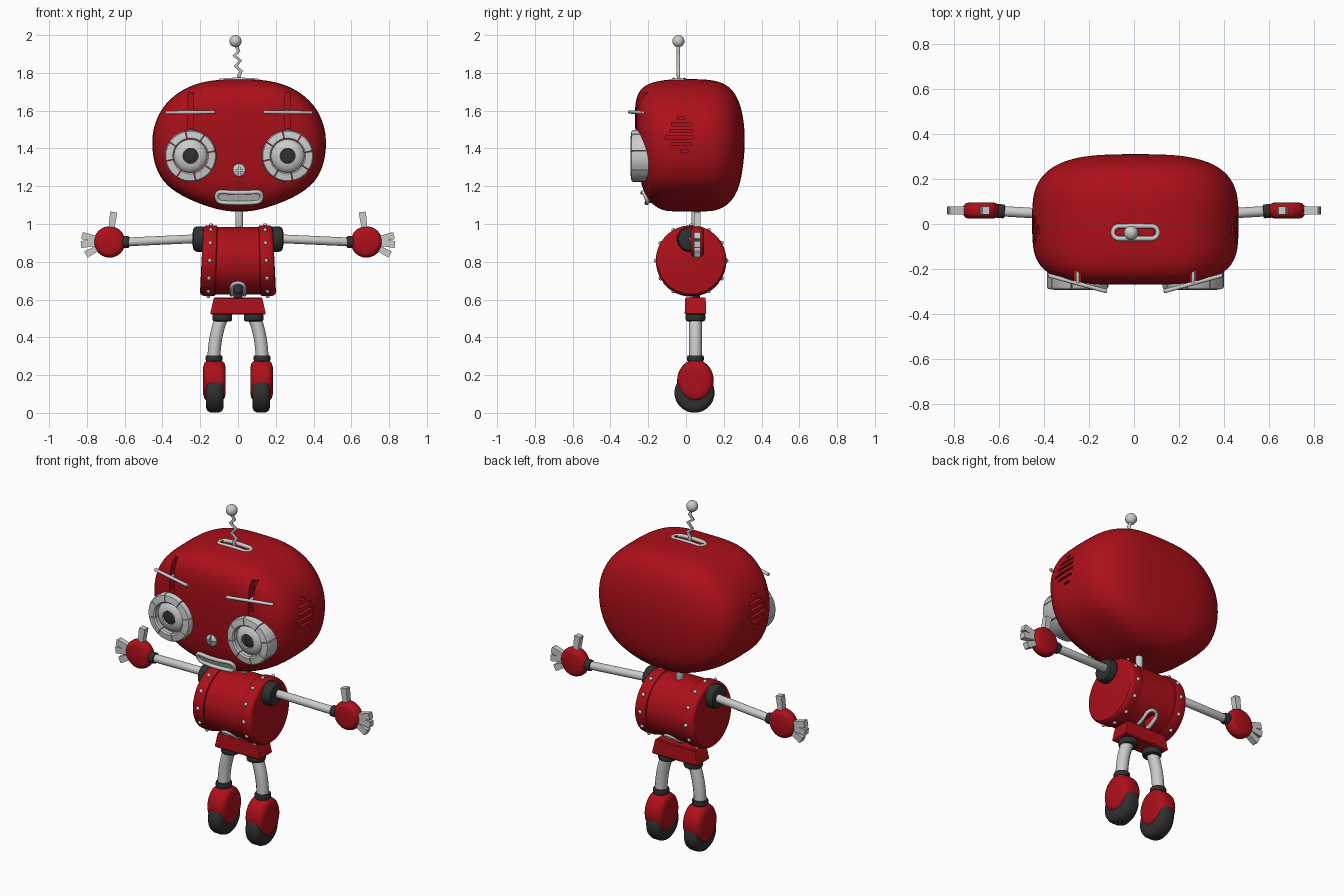
import bpy, bmesh
from math import sin, cos, pi, radians
from mathutils import Vector

if "Cube" in bpy.data.objects:
    bpy.data.objects.remove(bpy.data.objects["Cube"])


def material(name, rgb):
    m = bpy.data.materials.new(name)
    m.diffuse_color = (*rgb, 1)
    m.use_nodes = True
    m.node_tree.nodes["Principled BSDF"].inputs["Base Color"].default_value = m.diffuse_color
    return m


RED = material("red_paint", (0.42, 0.005, 0.01))
BLACK = material("black_rubber", (0.03, 0.03, 0.03))
CX = 0.006  # head centre line


def add(name, data, mat):
    ob = bpy.data.objects.new(name, data)
    bpy.context.collection.objects.link(ob)
    if mat:
        data.materials.append(mat)
    return ob


def loft(name, rings, mat=None, sub=0):
    """Skin closed rings of points and cap both ends."""
    bm = bmesh.new()
    vs = [[bm.verts.new(p) for p in r] for r in rings]
    n = len(vs[0])
    for a, b in zip(vs, vs[1:]):
        for i in range(n):
            bm.faces.new((a[i], a[(i + 1) % n], b[(i + 1) % n], b[i]))
    bm.faces.new(vs[0])
    bm.faces.new(vs[-1])
    bmesh.ops.recalc_face_normals(bm, faces=bm.faces)
    me = bpy.data.meshes.new(name)
    bm.to_mesh(me)
    bm.free()
    ob = add(name, me, mat)
    if sub:
        ob.modifiers.new("smooth", 'SUBSURF').levels = sub
    return ob


def lathe(name, prof, base, axis, mat=None, n=40):
    """Revolve (radius, height) pairs round an axis."""
    q = Vector(axis).to_track_quat('Z', 'Y')
    ring = lambda r, h: [Vector(base) + q @ Vector((r * cos(2 * pi * i / n), r * sin(2 * pi * i / n), h))
                         for i in range(n)]
    return loft(name, [ring(r, h) for r, h in prof], mat)


def rod(name, p0, p1, r, mat=None, b=0.004):
    d = Vector(p1) - Vector(p0)
    return lathe(name, [(r - b, 0), (r - b * .3, b * .3), (r, b), (r, d.length - b),
                        (r - b * .3, d.length - b * .3), (r - b, d.length)], p0, d, mat, 28)


def ball(name, c, r, mat=None, n=20):
    return lathe(name, [(r * sin(pi * (i + .15) / 12.3), -r * cos(pi * (i + .15) / 12.3))
                        for i in range(13)], c, (0, 0, 1), mat, n)


def tube(name, pts, r, cyclic=False, mat=None):
    cu = bpy.data.curves.new(name, 'CURVE')
    cu.dimensions = '3D'
    cu.bevel_depth, cu.bevel_resolution, cu.use_fill_caps = r, 4, True
    sp = cu.splines.new('POLY')
    sp.points.add(len(pts) - 1)
    for p, co in zip(sp.points, pts):
        p.co = (*co, 1)
    sp.use_cyclic_u = cyclic
    return add(name, cu, mat)


def stadium(half_len, r, straight=8, arc=10):
    a = half_len - r
    pts = []
    for s in (1, -1):
        pts += [(s * (a + r * sin(pi * i / arc)), s * -r * cos(pi * i / arc)) for i in range(arc + 1)]
        pts += [(s * a * (1 - 2 * i / straight), s * r) for i in range(1, straight)]
    return pts


def cut(ob, boxes):
    """Subtract (centre, half size) boxes."""
    bm = bmesh.new()
    for c, h in boxes:
        vs = bmesh.ops.create_cube(bm, size=2)['verts']
        for v in vs:
            v.co = Vector(c) + Vector([v.co[i] * h[i] for i in range(3)])
    me = bpy.data.meshes.new("cutter")
    bm.to_mesh(me)
    bm.free()
    cutter = add("cutter", me, None)
    cutter.hide_render = True
    m = ob.modifiers.new("cut", 'BOOLEAN')
    m.operation, m.solver, m.object = 'DIFFERENCE', 'EXACT', cutter
    dg = bpy.context.evaluated_depsgraph_get()
    new = bpy.data.meshes.new_from_object(ob.evaluated_get(dg))
    ob.modifiers.clear()
    ob.data = new
    bpy.data.objects.remove(cutter)


# Head: stacked rounded-square levels (z, half width, front y, back y)
levels = [(1.066, .04, -.08, .12), (1.072, .09, -.12, .16), (1.09, .16, -.16, .205), (1.13, .27, -.205, .25),
          (1.2, .39, -.237, .285), (1.3, .447, -.252, .303), (1.4, .463, -.262, .312), (1.5, .46, -.27, .312),
          (1.6, .42, -.272, .298), (1.67, .36, -.265, .273), (1.72, .285, -.238, .238), (1.75, .205, -.185, .19),
          (1.763, .12, -.11, .13), (1.767, .05, -.05, .07)]


def head_ring(z, w, f, b, n=40):
    pts = []
    for i in range(n):
        c, s = cos(2 * pi * i / n), sin(2 * pi * i / n)
        e = 2 / 3.1 if s > 0 else 2 / 3.9
        x = w * abs(c) ** e * (1 if c > 0 else -1)
        y = .02 + (b - .02 if s > 0 else f - .02) * abs(s) ** e
        pts.append((CX + x, y, z))
    return pts


head = loft("head", [head_ring(*l) for l in levels], RED, 2)
slots = [((CX, -.037, 1.79), (.085, .022, .05))]
for s in (-1, 1):
    slots.append(((CX + s * .257, -.29, 1.6), (.015, .09, .095)))
    for z, h, y in [(1.56, .02, -.025), (1.527, .055, -.022), (1.493, .062, -.025), (1.458, .075, -.035),
                    (1.423, .055, -.025), (1.385, .02, -.01)]:
        slots.append(((CX + s * .46, y, z), (.055, h, .007)))
cut(head, slots)

# Antenna
tube("antenna_slot_rim", [(CX + x, -.037 + y, 1.764 - .6 * x * x) for x, y in stadium(.1, .028)], .011, True)
tube("antenna_spring", [(.006, -.038, 1.72), (.004, -.04, 1.785), (.017, -.04, 1.81), (-.014, -.04, 1.835),
                        (.014, -.04, 1.865), (-.02, -.04, 1.89), (.004, -.04, 1.915), (-.013, -.04, 1.95)], .0095)
ball("antenna_ball", (-.013, -.04, 1.968), .032, n=24)

# Eyes: segmented ring, dome and pupil; brows on stalks
section = [(.137, 0), (.137, .11), (.131, .119), (.095, .124), (.088, .116), (.088, 0)]
for s in (-1, 1):
    ex = CX + s * .257
    for k in range(8):
        a0 = k * pi / 4 + .02 + .2
        rings = [[(ex + r * cos(a), -.17 - h, 1.36 + r * sin(a)) for r, h in section]
                 for a in [a0 + (pi / 4 - .035) * j / 6 for j in range(7)]]
        loft("eye_ring_segment", rings)
    lathe("eye_dome", [(.09, 0), (.09, .085), (.084, .097), (.068, .109), (.052, .116), (.041, .118), (.037, .1)],
          (ex, -.17, 1.36), (0, -1, 0))
    lathe("pupil", [(.038, .09), (.037, .112), (.025, .116), (.008, .118)], (ex, -.17, 1.36), (0, -1, 0), BLACK)
    rod("brow_bar", (ex - s * .131, -.3, 1.593), (ex + s * .131, -.228, 1.59), .009)
    rod("brow_stalk", (ex, -.19, 1.6), (ex, -.27, 1.593), .008)

# Nose screw and mouth
nose = lathe("nose", [(.034, 0), (.034, .052), (.028, .059), (.015, .063)], (CX, -.205, 1.285), (0, -1, 0))
cut(nose, [((CX, -.27, 1.285), (.05, .012, .004))])
cut(nose, [((CX, -.27, 1.285), (.004, .012, .05))])


def mouth_ring(hl, r, out):
    return [(CX + x, -.175 - out - .4 * z + .5 * x * x, 1.138 + z + .5 * x * x) for x, z in stadium(hl, r)]


loft("mouth_plate", [mouth_ring(.12, .026, -.02), mouth_ring(.12, .026, .045)])
tube("mouth_rim", mouth_ring(.12, .028, .045), .011, True)
rod("neck", (CX, .05, .96), (CX, .05, 1.1), .02)

# Body drum, slightly wider at the bottom
BY, BZ = .027, .806
flare = lambda x, z: x * (1 + (BZ - z) * .25)
half = [(.165, .193), (.177, .19), (.184, .182), (.187, .17), (.187, .122), (.185, .117), (.179, .114)]
body = lathe("body_drum", [(r, -h) for r, h in half] + [(r, h) for r, h in half[::-1]], (0, BY, BZ), (1, 0, 0), RED, 64)
for v in body.data.vertices:
    v.co.x = flare(v.co.x, v.co.z)
cut(body, [((0, BY, .61), (.03, .134, .08))])
for s in (-1, 1):
    for k in range(12):
        a = 2 * pi * k / 12
        z = BZ + .187 * sin(a)
        ball("rivet", (flare(s * .15, z), BY + .187 * cos(a), z), .011, n=10)
rim = []
for u, v in stadium(.157, .034, 20):
    a = -pi / 2 + u / .182
    rim.append((v, BY + .18 * cos(a), BZ + .18 * sin(a)))
tube("waist_slot_rim", rim, .01, True)
rod("waist_post", (0, .05, .58), (0, .05, .7), .025, BLACK)
ball("waist_joint", (0, .045, .65), .028, BLACK)

# Pelvis
rect = lambda hx, hy, z: [(x * hx, .05 + y * hy, z) for x, y in ((-1, -1), (1, -1), (1, 1), (-1, 1))]
loft("pelvis", [rect(.14, .052, .52), rect(.147, .057, .526), rect(.129, .054, .606), rect(.124, .05, .611)], RED)

# Limbs, mirrored left and right
for s in (-1, 1):
    # leg
    rod("hip_cuff", (s * .083, .05, .485), (s * .083, .05, .526), .052, BLACK, .01)
    path = []
    for i in range(13):
        t = i / 12
        path.append((s * (.083 * (1 - t) ** 2 + .25 * t * (1 - t) + .128 * t * t), .05,
                     .51 * (1 - t) ** 2 + .84 * t * (1 - t) + .28 * t * t))
    tube("leg", path, .034)
    rod("ankle_cuff", (s * .127, .05, .272), (s * .127, .05, .305), .044, BLACK, .008)
    # wheel foot with egg-shaped fender
    tyre = [(.07, .047), (.088, .044), (.1, .034), (.106, .018)]
    lathe("wheel", [(r, -h) for r, h in tyre] + [(r, h) for r, h in tyre[::-1]],
          (s * .123, .045, .107), (1, 0, 0), BLACK, 48)
    shell = [(.06, .4), (.059, .65), (.053, .84), (.042, .94), (.025, .99)]
    shell = [(-x, k) for x, k in shell] + [(0, 1)] + [(x, k) for x, k in shell[::-1]]
    loft("foot_fender", [[(s * .125 + x, .05 + .097 * k * cos(2 * pi * i / 36), .17 + .112 * k * sin(2 * pi * i / 36))
                          for i in range(36)] for x, k in shell], RED)
    # arm
    rod("shoulder", (s * .165, .018, .92), (s * .238, .022, .92), .067, BLACK, .02)
    rod("arm", (s * .22, .035, .922), (s * .59, .057, .905), .023)
    rod("wrist_cuff", (s * .575, .056, .905), (s * .612, .058, .905), .031, BLACK, .006)
    disc = [(.055, .036), (.07, .031), (.079, .021), (.083, .007)]
    hc = Vector((s * .68, .06, .905))
    lathe("palm", [(r, -h) for r, h in disc] + [(r, h) for r, h in disc[::-1]], hc, (0, 1, 0), RED)
    for name, deg, length in (("thumb", 98, .16), ("finger", 13, .15), ("finger", -5, .152), ("finger", -28, .142)):
        d = Vector((s * cos(radians(deg)), 0, sin(radians(deg))))
        p = Vector((-d.z, 0, d.x))
        loft(name, [[hc + d * t + p * (a * w) + Vector((0, b * .017, 0))
                     for a, b in ((-1, -1), (1, -1), (1, 1), (-1, 1))]
                    for t, w in ((.05, .014), (length - .004, .019), (length, .016))])

# Smooth shading with sharp edges kept
bpy.ops.object.select_all(action='DESELECT')
for ob in bpy.data.objects:
    if ob.type == 'MESH':
        ob.select_set(True)
        bpy.context.view_layer.objects.active = ob
bpy.ops.object.shade_smooth_by_angle(angle=radians(35))
